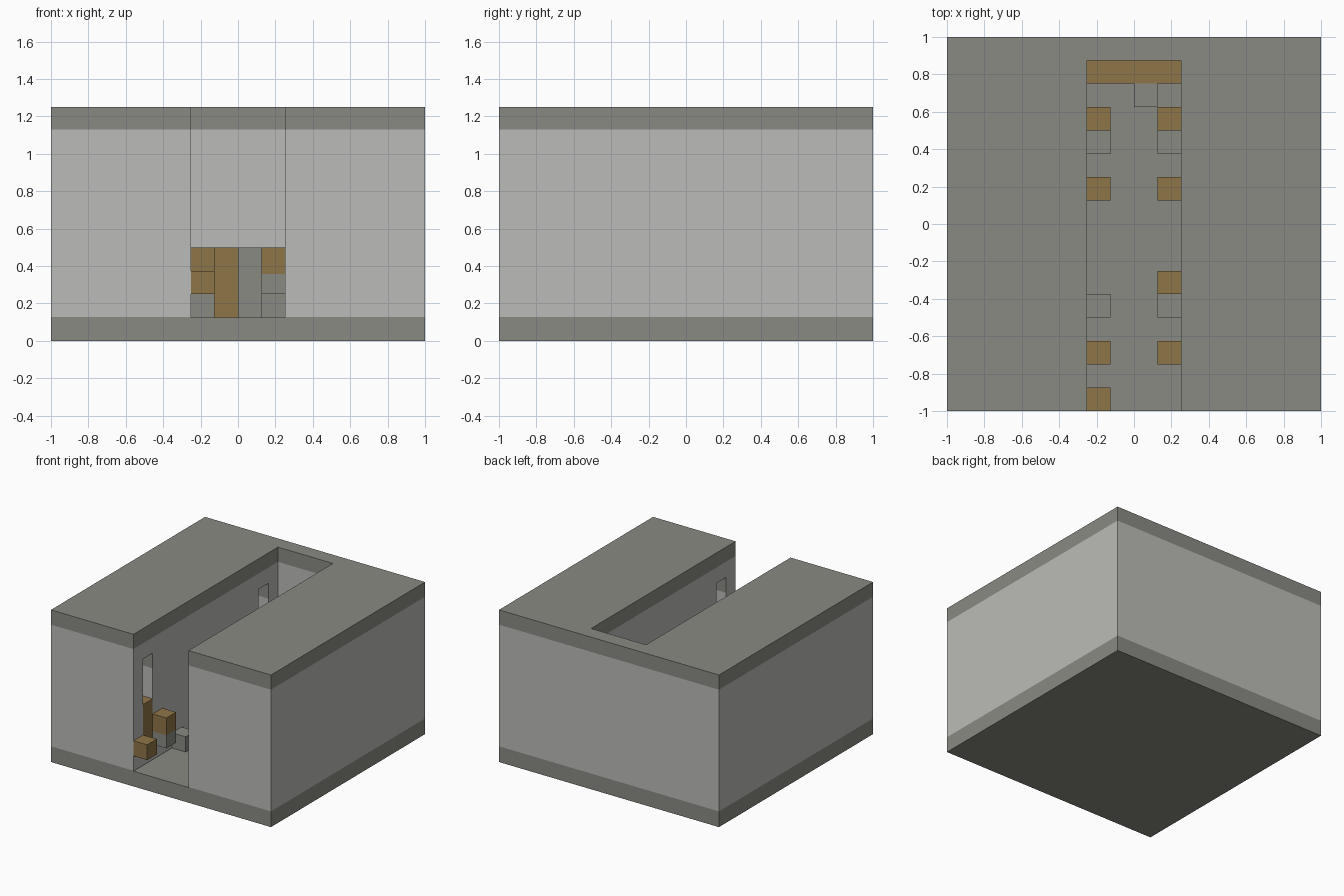
import bpy
import bmesh
from mathutils import Vector

cube = bpy.data.objects.get("Cube")
if cube:
    bpy.data.objects.remove(cube, do_unlink=True)

U = 0.125  # block size


def material(name, rgb):
    m = bpy.data.materials.new(name)
    m.use_nodes = True
    m.diffuse_color = (*rgb, 1)
    m.node_tree.nodes["Principled BSDF"].inputs["Base Color"].default_value = (*rgb, 1)
    return m


STONE = material("pale_stone", (0.5, 0.5, 0.48))
TRIM = material("grey_stone", (0.255, 0.255, 0.23))
WOOD = material("brown_wood", (0.275, 0.178, 0.065))


def box(name, lo, hi, mats, split=None):
    """Box between two corners; split = height where the colour changes."""
    lo, hi = Vector(lo), Vector(hi)
    bm = bmesh.new()
    bmesh.ops.create_cube(bm, size=1)
    for v in bm.verts:
        v.co = (lo + hi) / 2 + v.co * (hi - lo)
    if split:
        bmesh.ops.bisect_plane(bm, geom=bm.verts[:] + bm.edges[:] + bm.faces[:],
                               plane_co=(0, 0, split), plane_no=(0, 0, 1))
        for f in bm.faces:
            f.material_index = int(f.calc_center_median().z > split)
    mesh = bpy.data.meshes.new(name)
    bm.to_mesh(mesh)
    bm.free()
    for m in mats:
        mesh.materials.append(m)
    ob = bpy.data.objects.new(name, mesh)
    bpy.context.collection.objects.link(ob)
    return ob


# Solid building, with a corridor open to the front and the sky, and wall niches
building = box("building", (-1, -1, 0), (1, 1, 10 * U), [STONE, TRIM])
cutters = [box("corridor_cutter", (-2 * U, -1.2, U), (2 * U, 7 * U, 1.5), [])]
NICHES = (-7 * U, 5 * U)
for i, y in enumerate(NICHES):
    cutters.append(box(f"niche_cutter_{i}", (-3 * U, y, 2 * U),
                       (3 * U, y + U, 8 * U), []))
for c in cutters:
    mod = building.modifiers.new(c.name, "BOOLEAN")
    mod.object = c
    mod.solver = "EXACT"
bpy.context.view_layer.update()
graph = bpy.context.evaluated_depsgraph_get()
carved = bpy.data.meshes.new_from_object(building.evaluated_get(graph))
building.modifiers.clear()
building.data = carved
for c in cutters:
    bpy.data.objects.remove(c, do_unlink=True)
carved.materials.clear()
carved.materials.append(STONE)
carved.materials.append(TRIM)

# Grey bands at the foot and top of the walls, grey niche heads, grey level faces
bm = bmesh.new()
bm.from_mesh(carved)
for z in (U + 0.004, 7 * U, 9 * U + 0.004):
    bmesh.ops.bisect_plane(bm, geom=bm.verts[:] + bm.edges[:] + bm.faces[:],
                           plane_co=(0, 0, z), plane_no=(0, 0, 1))
for f in bm.faces:
    c = f.calc_center_median()
    in_niche = 2 * U + 0.01 < abs(c.x) < 3 * U + 0.01 and -0.99 < c.y < 0.99
    band = c.z < U + 0.004 or c.z > 9 * U
    head = in_niche and c.z > 7 * U
    f.material_index = int(band or head or abs(f.normal.z) > 0.9)
bm.to_mesh(carved)
bm.free()

# Wooden blocks filling the lower part of each niche
for side, s in (("left", 1), ("right", -1)):
    for i, y in enumerate(NICHES):
        xs = sorted((s * 2 * U, s * 3 * U))
        box(f"{side}_niche_block_{i}", (xs[0], y, 2 * U), (xs[1], y + U, 5 * U), [WOOD])

# Raised wood-topped blocks and low stone steps along both walls (in block units)
ROWS = {"left": (U, (-6, -3, 1, 4), (-4, 3, 5)),
        "right": (-2 * U, (-6, 1, 4), (-4, 3))}
for side, (x, raised, steps) in ROWS.items():
    for i, k in enumerate(raised):
        box(f"{side}_raised_block_{i}", (x, k * U, 2 * U), (x + U, (k + 1) * U, 4 * U),
            [TRIM, WOOD], split=0.358)
    for i, k in enumerate(steps):
        box(f"{side}_step_{i}", (x, k * U, U), (x + U, (k + 1) * U, 2 * U), [TRIM])

# Entrance block, back bench and the stone block standing before it
box("entrance_block", (-2 * U, -1, 2 * U), (-U, -7 * U, 3 * U), [WOOD])
box("back_bench", (-2 * U, 6 * U, U), (2 * U, 7 * U, 4 * U), [WOOD])
box("bench_front_block", (0, 5 * U, U), (U, 6 * U, 4 * U), [TRIM])
